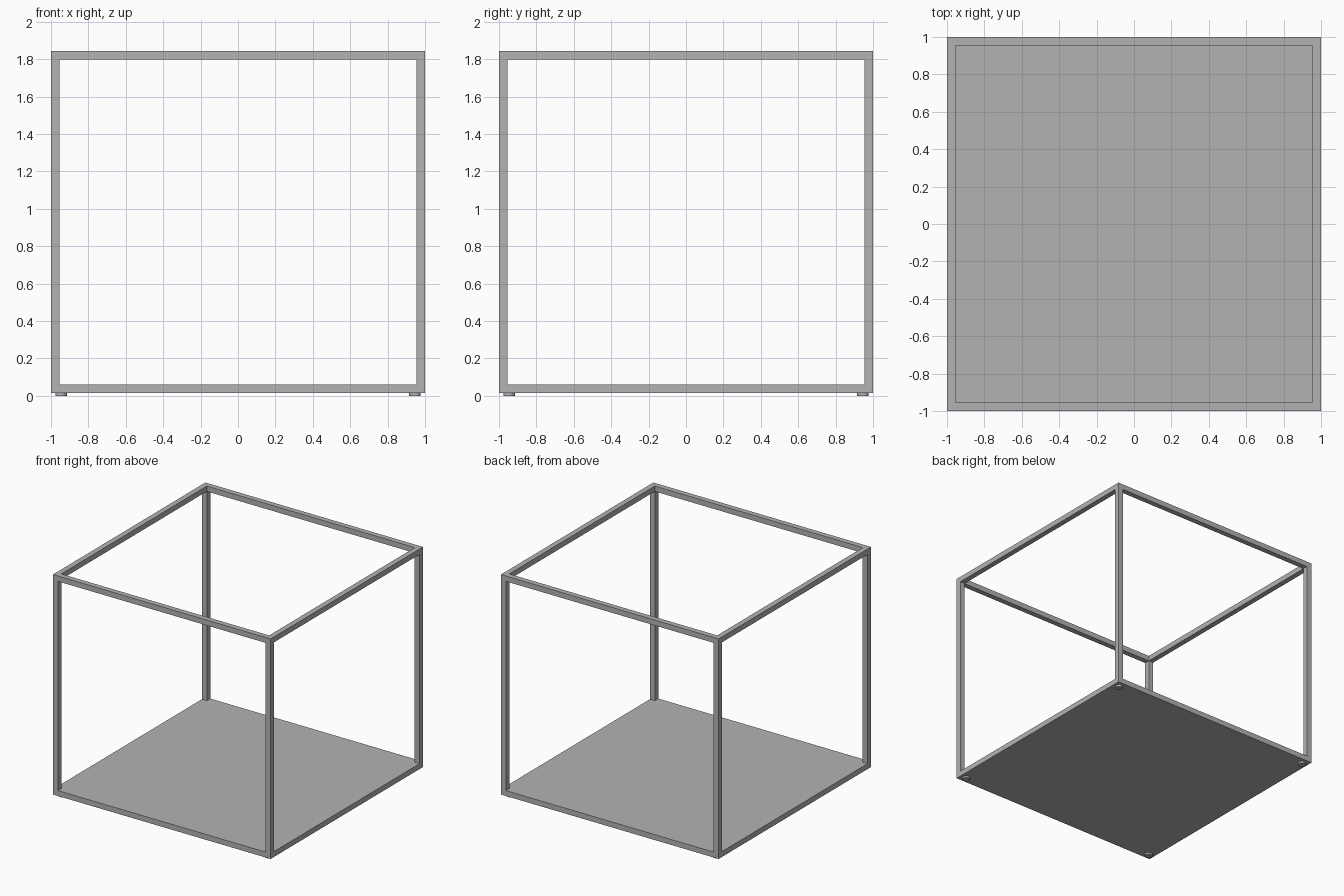
import bpy

# Remove the default cube
cube = bpy.data.objects.get("Cube")
if cube:
    bpy.data.objects.remove(cube, do_unlink=True)

# Single metal colour
metal = bpy.data.materials.new("grey_metal")
metal.use_nodes = True
grey = (0.45, 0.45, 0.45, 1)
metal.diffuse_color = grey
metal.node_tree.nodes["Principled BSDF"].inputs["Base Color"].default_value = grey

TUBE = 0.045
BASE = 0.016
TOP = 1.843
INNER = 1 - TUBE
MID = 1 - TUBE / 2
SEAM = 0.74


def finish(name):
    obj = bpy.context.object
    obj.name = name
    obj.data.materials.append(metal)
    return obj


def box(name, centre, size):
    bpy.ops.mesh.primitive_cube_add(size=1, location=centre)
    obj = finish(name)
    obj.scale = size
    bpy.ops.object.transform_apply(location=False, rotation=False, scale=True)
    return obj


sides = {"right": -1, "left": 1}
ends = {"front": -1, "back": 1}

# Corner posts standing on small round feet
for end, sy in ends.items():
    for side, sx in sides.items():
        box(f"{end}_{side}_post", (sx * MID, sy * MID, (BASE + TOP) / 2),
            (TUBE, TUBE, TOP - BASE))
        bpy.ops.mesh.primitive_cylinder_add(
            vertices=24, radius=0.031, depth=BASE,
            location=(sx * 0.946, sy * 0.946, BASE / 2))
        finish(f"{end}_{side}_foot")
        bpy.ops.object.shade_smooth_by_angle()

# Rails between the posts, bottom and top
for level, z in (("bottom", BASE + TUBE / 2), ("top", TOP - TUBE / 2)):
    for end, sy in ends.items():
        box(f"{level}_{end}_rail", (0, sy * MID, z), (2 * INNER, TUBE, TUBE))
    for side, sx in sides.items():
        box(f"{level}_{side}_rail", (sx * MID, 0, z), (TUBE, 2 * INNER, TUBE))

# Floor panels set flush in the bottom frame
floor_z = BASE + TUBE / 2
box("floor_centre_panel", (0, 0, floor_z), (2 * SEAM, 2 * INNER, TUBE))
for side, sx in sides.items():
    box(f"floor_{side}_panel", (sx * (SEAM + INNER) / 2, 0, floor_z),
        (INNER - SEAM, 2 * INNER, TUBE))
